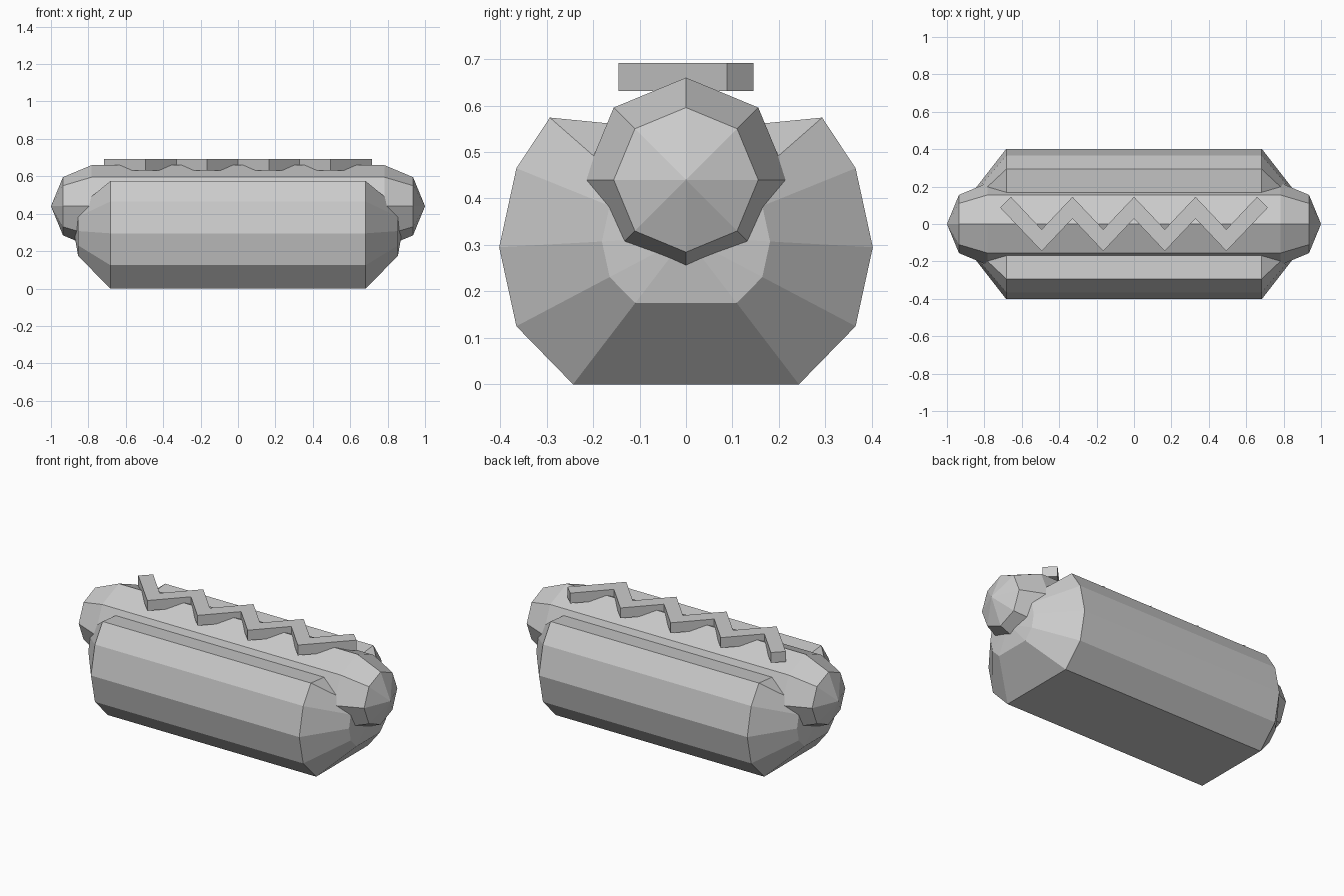
import bpy, bmesh
from math import sin, cos, pi

if "Cube" in bpy.data.objects:
    bpy.data.objects.remove(bpy.data.objects["Cube"])


def make_object(name, bm):
    bmesh.ops.recalc_face_normals(bm, faces=bm.faces[:])
    mesh = bpy.data.meshes.new(name)
    bm.to_mesh(mesh)
    bm.free()
    obj = bpy.data.objects.new(name, mesh)
    bpy.context.collection.objects.link(obj)
    return obj


def loft(name, profile, centre_z, stations, tip):
    """Sweep a (y, z) profile along x, scaled about centre_z, closed by pointed ends."""
    bm = bmesh.new()
    rings = [[bm.verts.new((x, y * s, centre_z + (z - centre_z) * s))
              for y, z in profile] for x, s in stations]
    n = len(profile)
    for a, b in zip(rings, rings[1:]):
        for i in range(n):
            j = (i + 1) % n
            bm.faces.new((a[i], a[j], b[j], b[i]))
    for ring, x in ((rings[0], -tip), (rings[-1], tip)):
        point = bm.verts.new((x, 0, centre_z))
        for i in range(n):
            bm.faces.new((ring[i], ring[(i + 1) % n], point))
    return make_object(name, bm)


# Bun: flat-bottomed faceted body with tapered ends
half = [(0.243, 0), (0.365, 0.125), (0.402, 0.295), (0.365, 0.465), (0.293, 0.574)]
bun_profile = half + [(0, 0.545)] + [(-y, z) for y, z in reversed(half)]
loft("bun", bun_profile, 0.3175,
     [(-0.855, 0.45), (-0.683, 1), (0.683, 1), (0.855, 0.45)], 0.88)

# Sausage: octagonal with rounded ends
octagon = [(0.22 * cos(i * pi / 4), 0.44 + 0.22 * sin(i * pi / 4)) for i in range(8)]
loft("sausage", octagon, 0.44,
     [(-0.936, 0.707), (-0.782, 1), (0.782, 1), (0.936, 0.707)], 1.0)

# Sauce: zigzag ribbon lying along the top
upper, lower = [(-0.658, 0.145)], [(-0.716, 0.088)]
for i in range(-3, 4):
    x, side = i * 0.1645, 1 if i % 2 == 0 else -1
    upper.append((x, 0.087 * side + 0.058))
    lower.append((x, 0.087 * side - 0.058))
upper.append((0.658, 0.145))
lower.append((0.716, 0.088))

bm = bmesh.new()
sections = [[bm.verts.new((p[0], p[1], z)) for p, z in
             ((u, 0.631), (u, 0.692), (l, 0.692), (l, 0.631))]
            for u, l in zip(upper, lower)]
for a, b in zip(sections, sections[1:]):
    for i in range(4):
        j = (i + 1) % 4
        bm.faces.new((a[i], a[j], b[j], b[i]))
bm.faces.new(sections[0])
bm.faces.new(sections[-1])
make_object("sauce_zigzag", bm)
